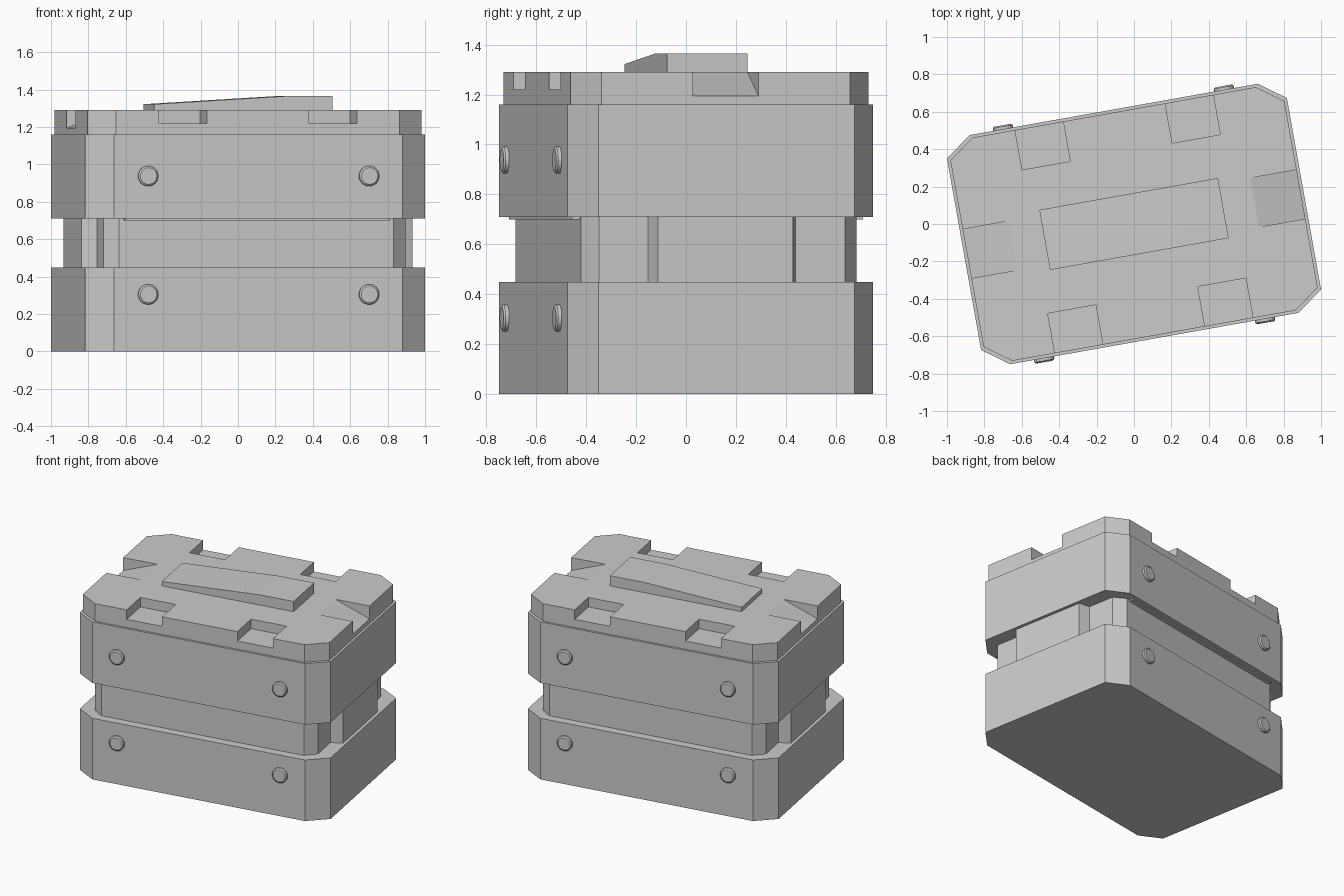
import bpy, bmesh
from math import radians, sin, cos, tau
from mathutils import Matrix, Vector

if "Cube" in bpy.data.objects:
    bpy.data.objects.remove(bpy.data.objects["Cube"])

TURN = Matrix.Rotation(radians(10.1), 4, 'Z')   # whole crate is turned on its base


def loft(bm, lower, upper):
    """Closed solid between two matching point loops."""
    a = [bm.verts.new(TURN @ Vector(p)) for p in lower]
    b = [bm.verts.new(TURN @ Vector(p)) for p in upper]
    n = len(a)
    bm.faces.new(a[::-1])
    bm.faces.new(b)
    for i in range(n):
        j = (i + 1) % n
        bm.faces.new((a[i], a[j], b[j], b[i]))


def prism(bm, pts, z0, z1):
    loft(bm, [(x, y, z0) for x, y in pts], [(x, y, z1) for x, y in pts])


def finish(bm, name):
    bmesh.ops.recalc_face_normals(bm, faces=bm.faces)
    mesh = bpy.data.meshes.new(name)
    bm.to_mesh(mesh)
    bm.free()
    ob = bpy.data.objects.new(name, mesh)
    bpy.context.collection.objects.link(ob)
    return ob


def octagon(u, v, cu, cv):
    return [(u, v - cv), (u - cu, v), (cu - u, v), (-u, v - cv),
            (-u, cv - v), (cu - u, -v), (u - cu, -v), (u, cv - v)]


def rect(u0, u1, v0, v1):
    return [(u0, v0), (u1, v0), (u1, v1), (u0, v1)]


def slab(name, pts, z0, z1):
    bm = bmesh.new()
    prism(bm, pts, z0, z1)
    return finish(bm, name)


# Main boxes and the rim plate under the upper one
body = octagon(0.923, 0.622, 0.14, 0.102)
slab("lower_box", body, 0, 0.45)
slab("upper_box", body, 0.71, 1.16)
slab("rim_plate", rect(-0.72, 0.72, -0.592, 0.592), 0.70, 0.71)

# Narrow waist with a tapered pad at each end
c = octagon(0.82, 0.56, 0.075, 0.06)
pad = [(0.82, -0.30), (0.90, -0.275), (0.90, 0.275), (0.82, 0.30)]
slab("waist", c[:4] + [(-u, -v) for u, v in pad] + c[4:] + pad, 0.45, 0.71)

# Lid with four square pockets and a ramped notch at each end
lid = slab("lid", octagon(0.907, 0.606, 0.137, 0.1), 1.16, 1.29)
bm = bmesh.new()
for s in (-1, 1):
    for t in (-1, 1):
        prism(bm, rect(*sorted((s * 0.277, s * 0.538)), *sorted((t * 0.39, t * 0.7))), 1.22, 1.4)
    ramp = [(0.655, 1.29), (0.655, 1.4), (1.0, 1.4), (1.0, 1.159)]
    loft(bm, [(s * u, -0.133, z) for u, z in ramp], [(s * u, 0.133, z) for u, z in ramp])
cutter = finish(bm, "lid_cutter")
cutter.hide_render = True
mod = lid.modifiers.new("pockets", 'BOOLEAN')
mod.operation, mod.solver, mod.object = 'DIFFERENCE', 'EXACT', cutter
bpy.context.view_layer.objects.active = lid
bpy.ops.object.modifier_apply(modifier=mod.name)
bpy.data.objects.remove(cutter)

# Top plate: rises gently, then runs level
profile = [(-0.485, 1.29), (0.485, 1.29), (0.485, 1.365), (0.23, 1.365), (-0.485, 1.322)]
bm = bmesh.new()
loft(bm, [(u, -0.163, z) for u, z in profile], [(u, 0.163, z) for u, z in profile])
finish(bm, "top_plate")

# Round bolts on the two long sides
def ring(u, v, z, r, n=24):
    return [(u + r * cos(tau * i / n), v, z + r * sin(tau * i / n)) for i in range(n)]

bm = bmesh.new()
for t in (-1, 1):
    for u in (-0.6, 0.6):
        for z in (0.305, 0.938):
            loft(bm, ring(u, t * 0.615, z, 0.054), ring(u, t * 0.636, z, 0.054))
            loft(bm, ring(u, t * 0.636, z, 0.054), ring(u, t * 0.643, z, 0.045))
bmesh.ops.remove_doubles(bm, verts=bm.verts, dist=0.0001)
# drop the hidden discs where the two bolt stages meet
inner = [f for f in bm.faces if len(f.verts) > 4
         and abs(abs((TURN.inverted() @ f.calc_center_median()).y) - 0.636) < 0.001]
bmesh.ops.delete(bm, geom=inner, context='FACES_ONLY')
finish(bm, "bolts")
